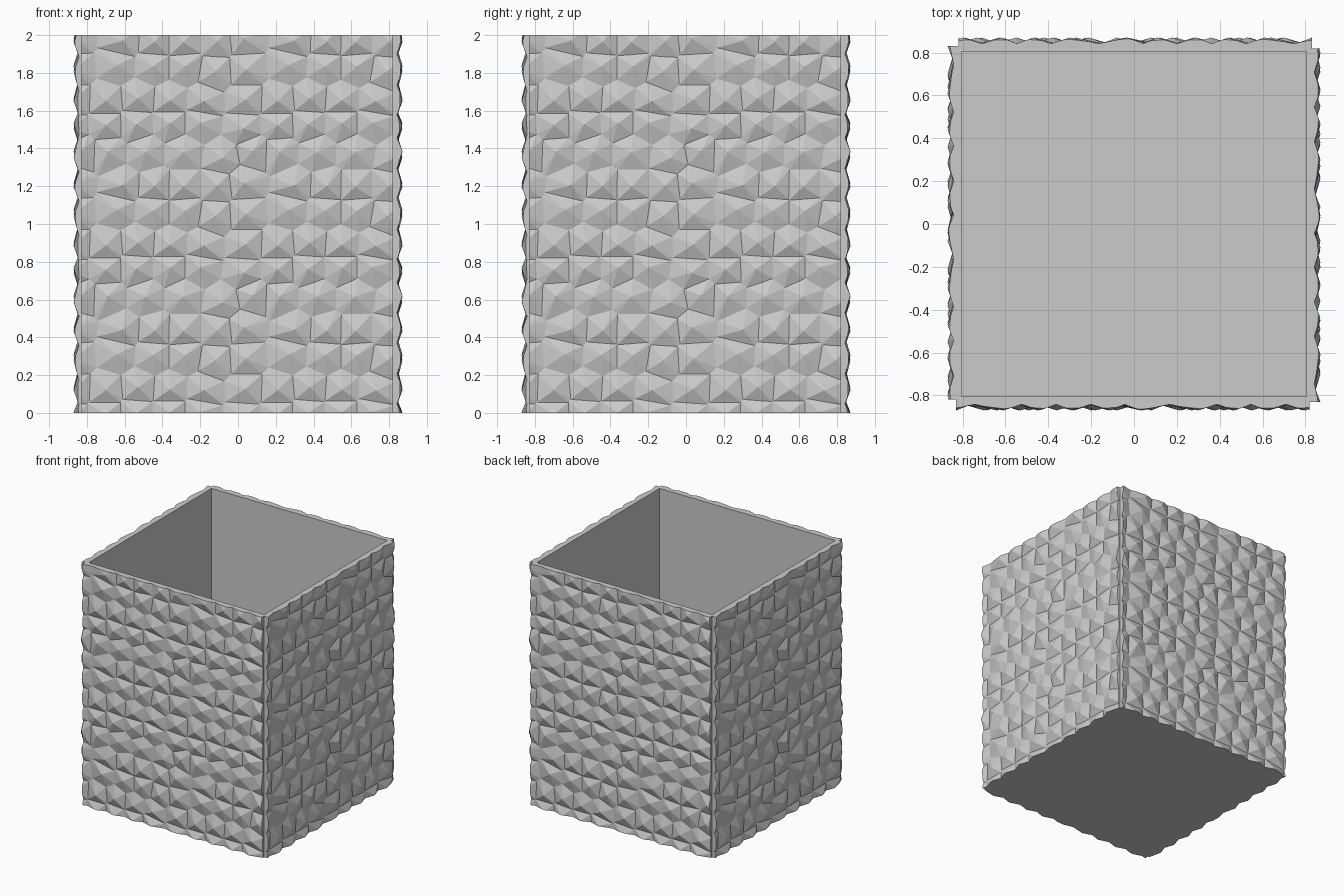
import bpy, bmesh, math, random
from mathutils import Vector, Matrix

random.seed(4)
if "Cube" in bpy.data.objects:
    bpy.data.objects.remove(bpy.data.objects["Cube"])

HEIGHT, INNER, CORE = 2.0, 0.80, 0.82
LEFT, RIGHT = -0.83, 0.82          # panel ends, one overhangs the core
PEAK, JOINT = 0.87, 0.842          # stone tips and valleys between stones
TILE_X, TILE_Z = 0.91, 0.765       # repeat of the stone pattern

stone_grey = bpy.data.materials.new("stone grey")
stone_grey.use_nodes = True
colour = (0.6, 0.6, 0.6, 1)
stone_grey.diffuse_color = colour
stone_grey.node_tree.nodes["Principled BSDF"].inputs["Base Color"].default_value = colour


def add_object(name, bm):
    bmesh.ops.recalc_face_normals(bm, faces=bm.faces)
    mesh = bpy.data.meshes.new(name)
    bm.to_mesh(mesh)
    bm.free()
    mesh.materials.append(stone_grey)
    obj = bpy.data.objects.new(name, mesh)
    bpy.context.collection.objects.link(obj)
    return obj


def clip(poly, mid, normal):
    """Keep the part of a polygon behind a line."""
    out = []
    for a, b in zip(poly, poly[1:] + poly[:1]):
        da, db = (a - mid).dot(normal), (b - mid).dot(normal)
        if da <= 0:
            out.append(a)
        if da * db < 0:
            out.append(a.lerp(b, da / (da - db)))
    return out


# Open planter box: a cube whose top is inset and pushed down to the floor
bm = bmesh.new()
bmesh.ops.create_cube(bm, size=1)
bmesh.ops.scale(bm, vec=(2 * CORE, 2 * CORE, HEIGHT), verts=bm.verts)
bmesh.ops.translate(bm, vec=(0, 0, HEIGHT / 2), verts=bm.verts)
top = max(bm.faces, key=lambda f: f.calc_center_median().z)
bmesh.ops.inset_region(bm, faces=[top], thickness=CORE - INNER)
well = bmesh.ops.extrude_discrete_faces(bm, faces=[top])["faces"][0]
bmesh.ops.translate(bm, vec=(0, 0, 0.03 - HEIGHT), verts=well.verts)
add_object("box_core", bm)

# Stone centres in one repeat, row by row
rows = {
    0.14: (0.04, 0.21, 0.38, 0.55, 0.73),
    0.29: (0.04, 0.27, 0.46, 0.63, 0.79),
    0.45: (0.03, 0.30, 0.47, 0.62, 0.80),
    0.60: (0.08, 0.22, 0.42, 0.62, 0.83),
    0.75: (0.03, 0.21, 0.37, 0.55, 0.71),
}
tile = [Vector((x, z + random.uniform(-0.025, 0.025))) for z, xs in rows.items() for x in xs]
sites = [p + Vector((i * TILE_X, j * TILE_Z))
         for p in tile for i in range(-2, 2) for j in range(-1, 4)]

# Cobbled panel: one faceted stone per cell around each centre
bm = bmesh.new()
for site in sites:
    if not (LEFT - 0.25 < site.x < RIGHT + 0.25 and -0.25 < site.y < HEIGHT + 0.25):
        continue
    cell = [site + Vector(c) * 0.3 for c in ((-1, -1), (1, -1), (1, 1), (-1, 1))]
    for other in sites:
        gap = other - site
        if 0 < gap.length < 0.6:
            cell = clip(cell, (site + other) / 2, gap)
    tip = bm.verts.new((site.x, -PEAK, site.y))
    ring = [bm.verts.new((p.x, -JOINT, p.y)) for p in cell]
    for a, b in zip(ring, ring[1:] + ring[:1]):
        bm.faces.new((tip, a, b))
bmesh.ops.remove_doubles(bm, verts=bm.verts, dist=0.001)

# Trim to the panel edges, then close the rim back to the box
for point, normal in (((LEFT, 0, 0), (-1, 0, 0)), ((RIGHT, 0, 0), (1, 0, 0)),
                      ((0, 0, 0), (0, 0, -1)), ((0, 0, HEIGHT), (0, 0, 1))):
    bmesh.ops.bisect_plane(bm, geom=bm.verts[:] + bm.edges[:] + bm.faces[:],
                           plane_co=point, plane_no=normal, clear_outer=True)
border = [e for e in bm.edges if e.is_boundary]
rim = bmesh.ops.extrude_edge_only(bm, edges=border)["geom"]
back = [v for v in rim if isinstance(v, bmesh.types.BMVert)]
for v in back:
    v.co.y = -CORE
bmesh.ops.contextual_create(bm, geom=[e for e in bm.edges if e.is_boundary])

# The same panel on all four sides
front = add_object("front_stone_panel", bm)
for turn, name in enumerate(("left", "back", "right"), 1):
    panel = bpy.data.objects.new(name + "_stone_panel", front.data)
    panel.matrix_world = Matrix.Rotation(turn * math.pi / 2, 4, "Z")
    bpy.context.collection.objects.link(panel)
